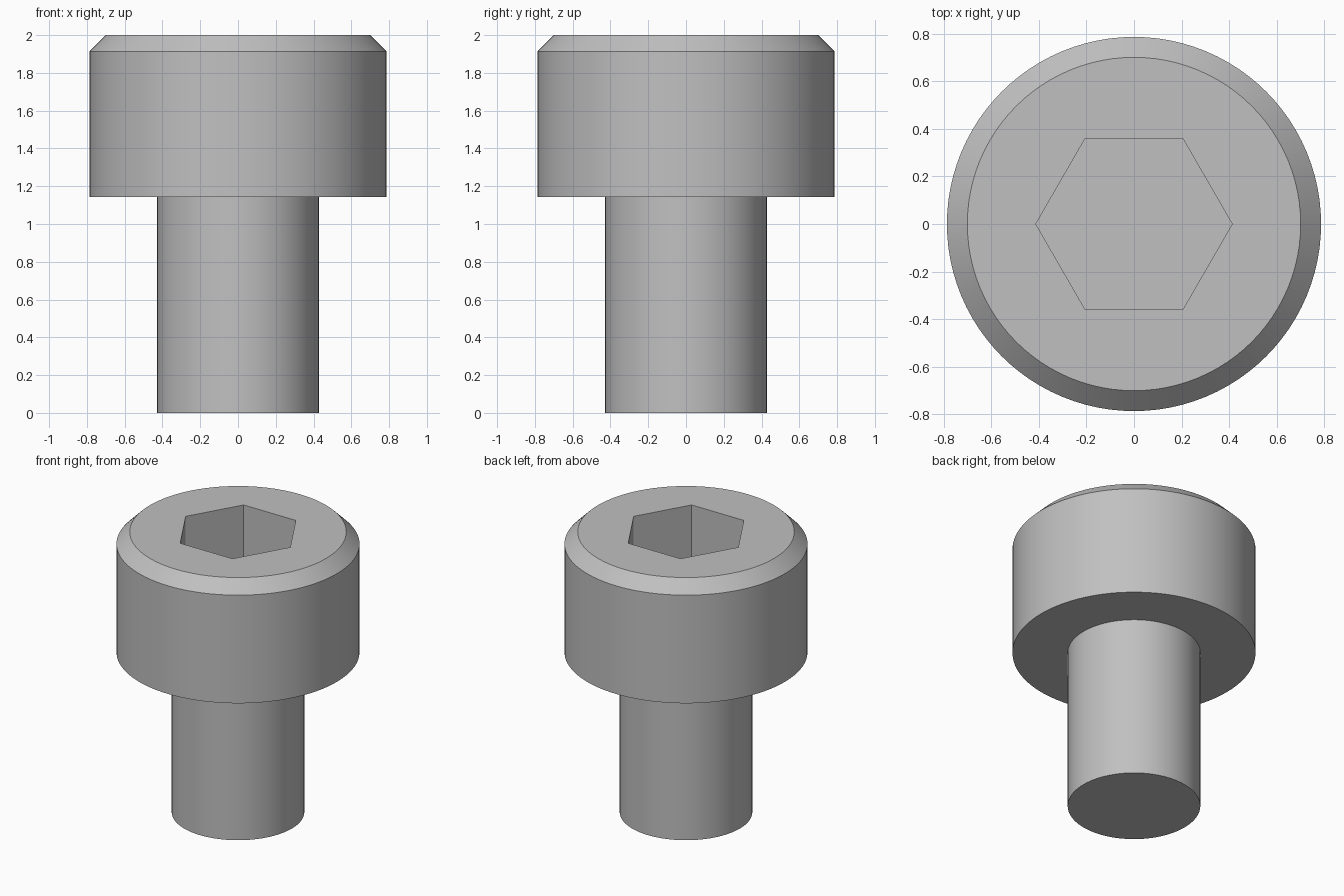
import bpy
import bmesh
import math

cube = bpy.data.objects.get("Cube")
if cube:
    bpy.data.objects.remove(cube, do_unlink=True)

SIDES = 96
UNIT = 2 / 7          # screw is seven units tall

steel = bpy.data.materials.new("grey_steel")
steel.use_nodes = True
colour = (0.53, 0.53, 0.53, 1)
steel.diffuse_color = colour
steel.node_tree.nodes["Principled BSDF"].inputs["Base Color"].default_value = colour

bm = bmesh.new()


def ring(radius, z, sides):
    """Closed loop of vertices, first one on +x."""
    return [bm.verts.new((radius * math.cos(math.tau * i / sides),
                          radius * math.sin(math.tau * i / sides), z))
            for i in range(sides)]


def skin(a, b):
    """Walls between two rings of equal count."""
    n = len(a)
    for i in range(n):
        j = (i + 1) % n
        bm.faces.new((a[i], a[j], b[j], b[i]))


def loop_edges(loop):
    return [bm.edges.get((v, loop[(i + 1) % len(loop)])) for i, v in enumerate(loop)]


# Shank, underside of head, head wall and chamfer
profile = [(1.5, 0), (1.5, 4), (2.75, 4), (2.75, 6.7), (2.45, 7)]
rings = [ring(r * UNIT, z * UNIT, SIDES) for r, z in profile]
for lower, upper in zip(rings, rings[1:]):
    skin(lower, upper)
bm.faces.new(rings[0][::-1])

# Hexagonal socket with flat floor
hex_radius = 1.25 / math.cos(math.pi / 6) * UNIT
hex_top = ring(hex_radius, 7 * UNIT, 6)
hex_floor = ring(hex_radius, 5.5 * UNIT, 6)
skin(hex_top, hex_floor)
bm.faces.new(hex_floor)

# Flat top around the socket
bmesh.ops.triangle_fill(bm, use_beauty=True, normal=(0, 0, 1),
                        edges=loop_edges(rings[-1]) + loop_edges(hex_top))
bmesh.ops.recalc_face_normals(bm, faces=bm.faces[:])

mesh = bpy.data.meshes.new("cap_screw")
bm.to_mesh(mesh)
bm.free()
mesh.materials.append(steel)
screw = bpy.data.objects.new("cap_screw", mesh)
bpy.context.collection.objects.link(screw)

# Smooth round walls, crisp rims
bpy.ops.object.select_all(action='DESELECT')
screw.select_set(True)
bpy.context.view_layer.objects.active = screw
bpy.ops.object.shade_smooth_by_angle(angle=math.radians(30))
